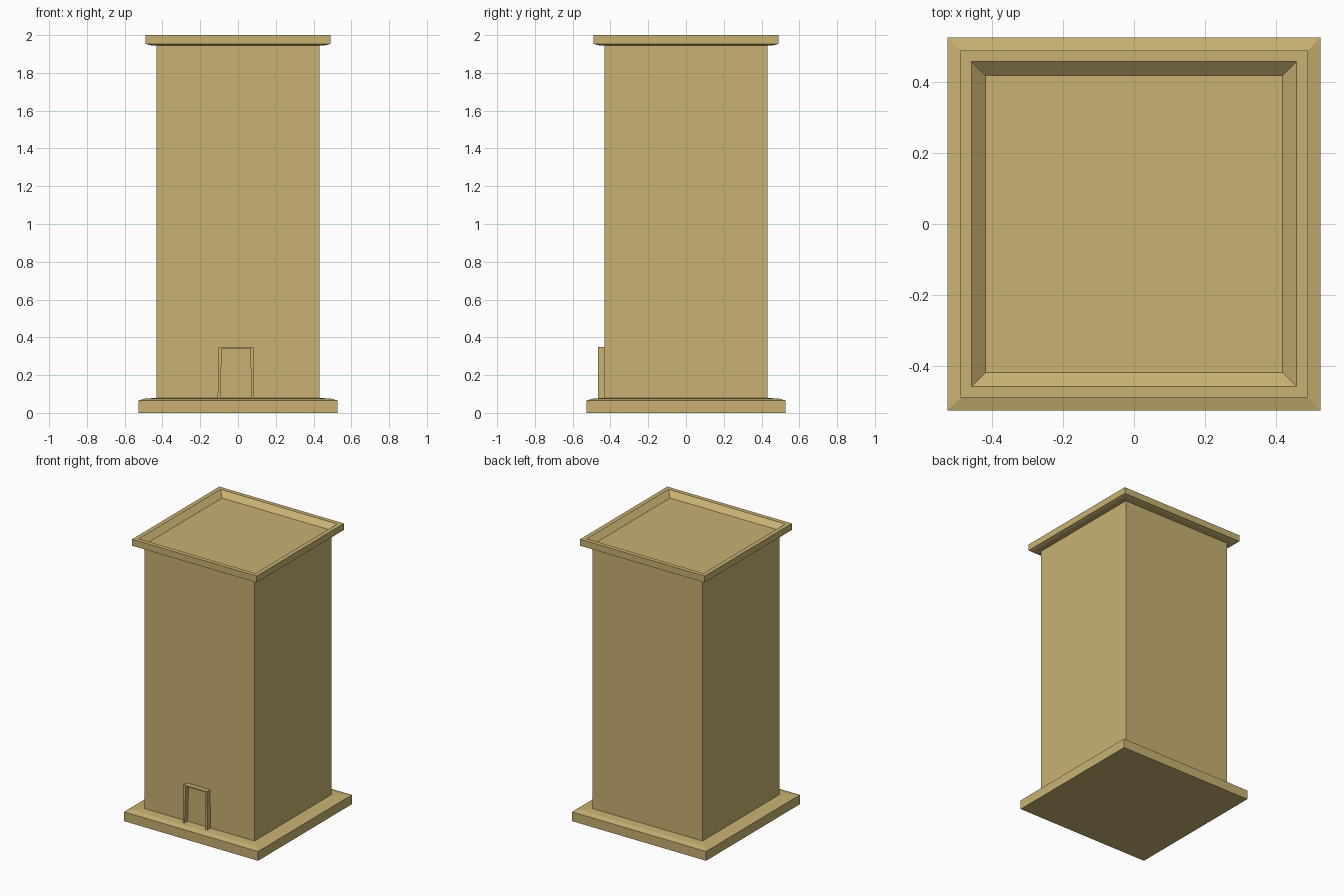
import bpy
import bmesh

if "Cube" in bpy.data.objects:
    bpy.data.objects.remove(bpy.data.objects["Cube"])

mat = bpy.data.materials.new("sandstone")
mat.diffuse_color = (0.58, 0.44, 0.17, 1)
mat.use_nodes = True
mat.node_tree.nodes["Principled BSDF"].inputs["Base Color"].default_value = mat.diffuse_color


def finish(name, bm):
    bmesh.ops.recalc_face_normals(bm, faces=bm.faces)
    mesh = bpy.data.meshes.new(name)
    bm.to_mesh(mesh)
    bm.free()
    mesh.materials.append(mat)
    obj = bpy.data.objects.new(name, mesh)
    bpy.context.collection.objects.link(obj)
    return obj


def square_loft(name, profile, bottom=True, top=True):
    """Stack square rings given as (half width, height)."""
    bm = bmesh.new()
    rings = [[bm.verts.new((sx * h, sy * h, z))
              for sx, sy in ((-1, -1), (1, -1), (1, 1), (-1, 1))]
             for h, z in profile]
    for a, b in zip(rings, rings[1:]):
        for i in range(4):
            j = (i + 1) % 4
            bm.faces.new((a[i], a[j], b[j], b[i]))
    if bottom:
        bm.faces.new(rings[0])
    if top:
        bm.faces.new(rings[-1])
    return finish(name, bm)


# Plinth with a gently sloped top
square_loft("plinth", [(0.527, 0), (0.527, 0.066), (0.49, 0.076), (0.432, 0.079)],
            top=False)

# Tower walls
square_loft("tower_body", [(0.432, 0.079), (0.432, 1.944)], bottom=False, top=False)

# Roof cap: flared underside, rim and sunken roof
square_loft("roof_cap", [(0.432, 1.944), (0.468, 1.947), (0.49, 1.954), (0.49, 2.0),
                         (0.459, 2.0), (0.419, 1.965)], bottom=False)

# Door surround: an arch-shaped strip extruded out from the front wall
outer = [(-0.108, 0.07), (-0.102, 0.35), (0.083, 0.35), (0.086, 0.07)]
inner = [(-0.094, 0.07), (-0.086, 0.34), (0.065, 0.34), (0.072, 0.07)]
bm = bmesh.new()
verts = [[[bm.verts.new((x, y, z)) for x, z in loop] for loop in (outer, inner)]
         for y in (-0.466, -0.43)]
(fo, fi), (bo, bi) = verts
for i in range(3):
    for a, b in ((fo, fi), (fo, bo), (fi, bi)):
        bm.faces.new((a[i], a[i + 1], b[i + 1], b[i]))
for i in (0, 3):
    bm.faces.new((fo[i], fi[i], bi[i], bo[i]))
finish("door_surround", bm)
